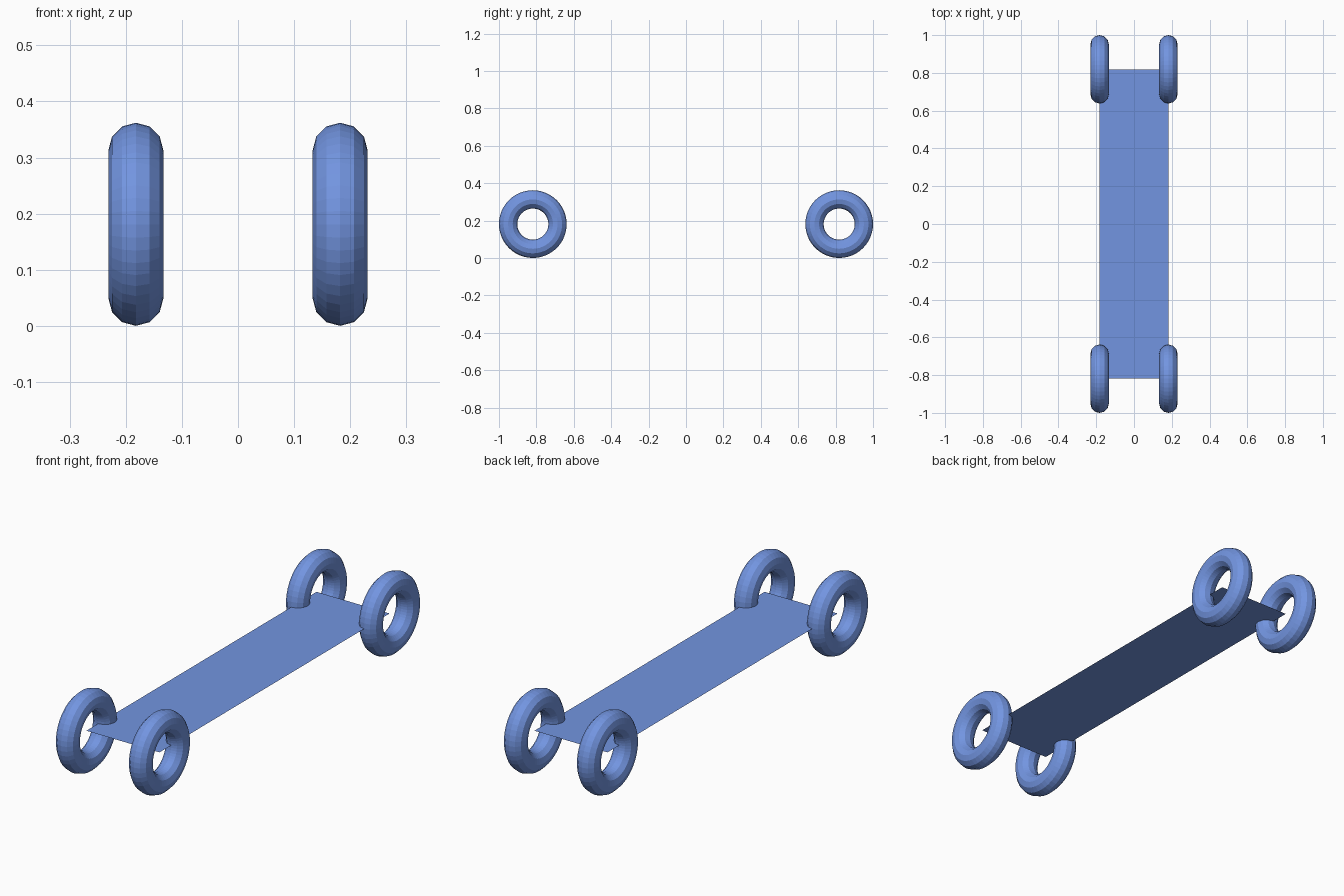
import bpy, math

if "Cube" in bpy.data.objects:
    bpy.data.objects.remove(bpy.data.objects["Cube"])

CX, CY = 0.182, 0.819          # wheel centres
MAJOR, MINOR = 0.132, 0.049    # tyre ring and tube radii
CZ = MAJOR + MINOR

blue = bpy.data.materials.new("blue")
blue.diffuse_color = (0.17, 0.30, 0.75, 1)
blue.use_nodes = True
blue.node_tree.nodes["Principled BSDF"].inputs["Base Color"].default_value = blue.diffuse_color


def finish(name):
    obj = bpy.context.object
    obj.name = name
    obj.data.materials.append(blue)
    return obj


# Flat deck, a single sheet at axle height
bpy.ops.mesh.primitive_plane_add(size=2, location=(0, 0, CZ))
deck = finish("deck")
deck.scale = (CX, CY, 1)

# Four upright ring wheels centred on the deck corners
for sy, end in ((-1, "front"), (1, "back")):
    for sx, side in ((-1, "left"), (1, "right")):
        bpy.ops.mesh.primitive_torus_add(
            major_radius=MAJOR, minor_radius=MINOR,
            major_segments=48, minor_segments=12,
            location=(sx * CX, sy * CY, CZ),
            rotation=(0, math.pi / 2, 0))
        wheel = finish(f"{end}_{side}_wheel")
        wheel.data.shade_flat()
